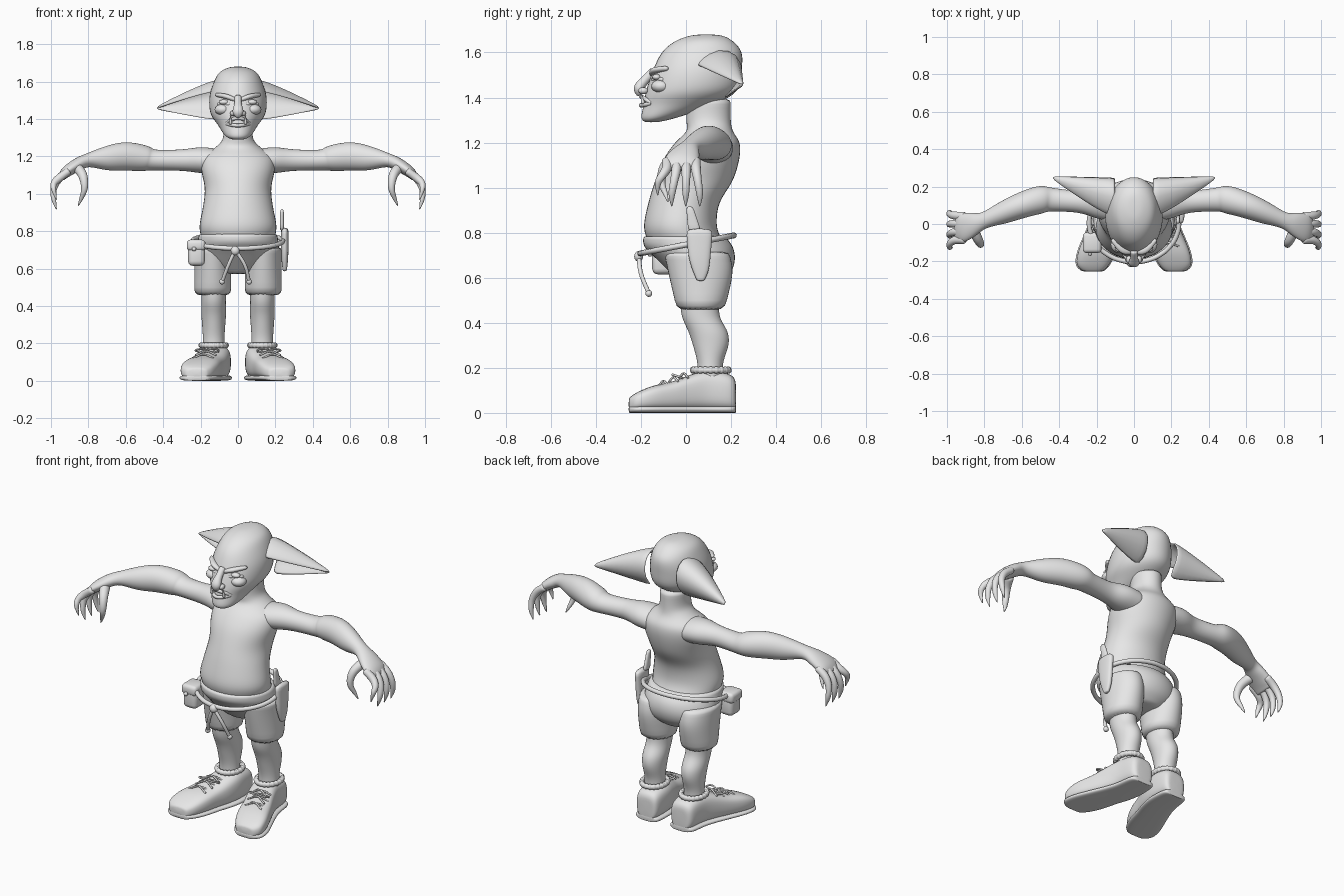
import bpy, bmesh
from math import sin, cos, pi, copysign
from mathutils import Vector, Matrix

if "Cube" in bpy.data.objects:
    bpy.data.objects.remove(bpy.data.objects["Cube"])

clay = bpy.data.materials.new("clay grey")
clay.use_nodes = True
clay.diffuse_color = (0.8, 0.8, 0.8, 1)
clay.node_tree.nodes["Principled BSDF"].inputs["Base Color"].default_value = clay.diffuse_color
SIDES = 20
STEPS = 3
TIP = .002


def place(name, data, mirror=False):
    ob = bpy.data.objects.new(name, data)
    bpy.context.scene.collection.objects.link(ob)
    data.materials.append(clay)
    if mirror:
        ob.modifiers.new("both sides", "MIRROR")
    return ob


def finish(name, bm, mirror=False):
    bmesh.ops.recalc_face_normals(bm, faces=bm.faces)
    for face in bm.faces:
        face.smooth = True
    mesh = bpy.data.meshes.new(name)
    bm.to_mesh(mesh)
    bm.free()
    return place(name, mesh, mirror)


def soften(ob):
    sub = ob.modifiers.new("soft", "SUBSURF")
    sub.levels = sub.render_levels = 1


def flow(rows):
    """Pass a smooth curve through a few rows of measurements."""
    rows = [Vector(row) for row in rows]
    result = []
    for i in range(len(rows) - 1):
        here, there = rows[i], rows[i + 1]
        leave = (there - rows[max(i - 1, 0)]) / 2
        arrive = (rows[min(i + 2, len(rows) - 1)] - here) / 2
        for step in range(STEPS):
            t = step / STEPS
            ease = t * t * (3 - 2 * t)
            result.append(here.lerp(there, ease) + leave * t * (1 - t) ** 2
                          - arrive * t * t * (1 - t))
    return result + [rows[-1]]


def oval(power=1.0):
    """Unit outline; a power below one makes it boxier."""
    for i in range(SIDES):
        angle = 2 * pi * i / SIDES
        yield [copysign(abs(v) ** power, v) for v in (cos(angle), sin(angle))]


def skin(name, rings, mirror):
    """Bridge rings of points into a closed skin."""
    bm = bmesh.new()
    loops = [[bm.verts.new(point) for point in ring] for ring in rings]
    for a, b in zip(loops, loops[1:]):
        for i in range(SIDES):
            bm.faces.new((a[i - 1], a[i], b[i], b[i - 1]))
    bm.faces.new(loops[0])
    bm.faces.new(loops[-1])
    soften(finish(name, bm, mirror))


def column(name, rows, centre=0, mirror=False, power=1.0):
    """Rows of height, front, back, half width."""
    skin(name, [[(centre + wide * u, (front + back + (back - front) * v) / 2, z)
                 for u, v in oval(power)] for z, front, back, wide in flow(rows)], mirror)


def limb(name, rows, mirror=True):
    """Rows of x, y, z, radius along y, radius across."""
    rows = flow(rows)
    path = [row.xyz if len(row) < 5 else Vector(row[:3]) for row in rows]
    rings = []
    for i, (point, row) in enumerate(zip(path, rows)):
        along = (path[min(i + 1, len(path) - 1)] - path[max(i - 1, 0)]).normalized()
        side = (Vector((0, 1, 0)) - along * along.y).normalized()
        across = along.cross(side)
        rings.append([point + side * u * row[3] + across * v * row[4] for u, v in oval()])
    skin(name, rings, mirror)


def cord(name, points, radius, closed=False, mirror=False):
    curve = bpy.data.curves.new(name, "CURVE")
    curve.dimensions = "3D"
    curve.bevel_depth, curve.bevel_resolution, curve.resolution_u = radius, 2, 6
    curve.use_fill_caps = True
    spline = curve.splines.new("BEZIER")
    spline.bezier_points.add(len(points) - 1)
    for knot, point in zip(spline.bezier_points, points):
        knot.co = point
        knot.handle_left_type = knot.handle_right_type = "AUTO"
    spline.use_cyclic_u = closed
    place(name, curve, mirror)


def ball(name, centre, size, mirror=False):
    bm = bmesh.new()
    bmesh.ops.create_uvsphere(bm, u_segments=16, v_segments=10, radius=1,
                              matrix=Matrix.LocRotScale(Vector(centre), None, Vector(size)))
    finish(name, bm, mirror)


def block(name, centre, size, bevel):
    bm = bmesh.new()
    bmesh.ops.create_cube(bm, size=1, matrix=Matrix.LocRotScale(Vector(centre), None, Vector(size)))
    rounding = finish(name, bm).modifiers.new("round", "BEVEL")
    rounding.width, rounding.segments = bevel, 3


# Torso with neck
column("torso", [(.74, -.16, .18, .19), (.82, -.19, .14, .21), (.93, -.17, .15, .19),
                 (1.03, -.14, .21, .18), (1.13, -.1, .24, .2), (1.2, -.05, .24, .19),
                 (1.25, 0, .21, .12), (1.3, 0, .2, .08), (1.4, 0, .2, .08)])

# Head and face
column("head", [(1.29, -.18, -.13, .03), (1.31, -.2, -.04, .07), (1.37, -.19, .13, .11),
                (1.43, -.18, .23, .15), (1.52, -.15, .25, .155), (1.6, -.11, .25, .13),
                (1.65, -.05, .21, .1), (1.675, .02, .16, .05), (1.68, .08, .1, .01)])
limb("nose", [(0, -.14, 1.52, .02, .02), (0, -.18, 1.48, .02, .02),
              (0, -.21, 1.44, .024, .03), (0, -.2, 1.41, .014, .014)], False)
ball("nostril", (.026, -.19, 1.43), (.016, .022, .015), True)
ball("eye", (.075, -.13, 1.49), (.028, .02, .014), True)
limb("brow", [(.01, -.15, 1.5, .01, .01), (.06, -.14, 1.52, .02, .014), (.12, -.08, 1.53, .01, .01)])
limb("lower_eyelid", [(.04, -.15, 1.48, .01, .01), (.11, -.1, 1.48, .01, .01)])
ball("cheek", (.08, -.11, 1.45), (.045, .045, .03), True)
for name, rise in (("upper_lip", .03), ("lower_lip", -.01)):
    cord(name, [(.03 * i, -.2 + .012 * i * i, 1.375 + rise * (1 - i * i / 4))
                for i in range(-2, 3)], .01)
limb("tusk", [(.04, -.19, 1.37, .01, .01), (.04, -.2, 1.42, TIP, TIP)])

# Ears: curled sheets narrowing to a drooping tip
bm = bmesh.new()
curl = [(.03, 1.55), (.09, 1.6), (.19, 1.62), (.25, 1.56), (.24, 1.46), (.16, 1.39)]
grid = []
for i in range(6):
    reach = i / 5
    narrow = .97 * reach ** 1.2
    tip = Vector((.25, 1.455))
    grid.append([bm.verts.new((.1 + .335 * reach, *Vector(point).lerp(tip, narrow)))
                 for point in curl])
for a, b in zip(grid, grid[1:]):
    for i in range(1, len(curl)):
        bm.faces.new((a[i - 1], a[i], b[i], b[i - 1]))
ear = finish("ear", bm, True)
shell = ear.modifiers.new("thickness", "SOLIDIFY")
shell.thickness, shell.offset = .014, 0
soften(ear)

# Arms and hands
limb("arm", [(.1, .11, 1.17, .1, .07), (.2, .12, 1.18, .09, .07), (.3, .12, 1.18, .06, .058),
             (.44, .13, 1.18, .064, .056), (.5, .13, 1.19, .075, .07), (.6, .1, 1.2, .07, .077),
             (.7, .06, 1.19, .06, .066), (.8, .02, 1.18, .044, .038), (.86, 0, 1.155, .063, .035),
             (.92, -.02, 1.115, .08, .03), (.95, -.02, 1.08, .07, .018)])
fingers = ("index", "middle", "ring", "little")
for i, name in enumerate(fingers):
    base, tip = .043 * i - .085, .062 * i - .125
    drop = .05 if name == "index" else 0
    limb(name + "_finger", [(.9, base, 1.125, .022, .02), (.955, base, 1.085, .022, .022),
                            (.985, (base + tip) / 2, 1.03 + drop / 2, .018, .018),
                            (.985, tip, .97 + drop, .015, .013), (.97, tip, .915 + drop, TIP, TIP)])
limb("thumb", [(.86, -.03, 1.14, .03, .028), (.83, -.09, 1.1, .025, .025),
               (.82, -.11, 1.03, .018, .018), (.84, -.09, .97, .01, .01), (.855, -.08, .935, TIP, TIP)])

# Shorts
column("shorts_seat", [(.79, -.19, .17, .21), (.74, -.19, .21, .22), (.68, -.13, .22, .22),
                       (.62, -.07, .2, .19), (.57, -.02, .15, .1)])
column("shorts_leg", [(.72, -.1, .19, .1), (.62, -.08, .21, .1), (.45, -.04, .17, .1)], .135, True)

# Legs
column("leg", [(.52, -.03, .15, .07), (.43, -.02, .15, .066), (.36, .01, .186, .067),
               (.3, .03, .19, .063), (.22, .05, .165, .058), (.14, .05, .165, .06)], .13, True)

# Shoes: boxy sections from heel to toe, with a sole beneath
last = flow([(.222, .112, .045, .13), (.2, .115, .072, .17), (.1, .12, .083, .19), (.02, .14, .09, .17),
             (-.06, .17, .094, .14), (-.15, .2, .1, .12), (-.22, .22, .086, .09), (-.255, .22, .05, .065)])


def shoe(name, low, grow, ceiling):
    rings = []
    for y, centre, wide, top in last:
        top = min(top, ceiling)
        rings.append([(centre + (wide + grow) * u, y, (low + top + (top - low) * v) / 2)
                      for u, v in oval(.65)])
    skin(name, rings, True)


shoe("shoe_upper", .01, 0, 1)
shoe("shoe_sole", 0, .006, .032)

# Ruffled sock tops
cuff = [(.13 + .066 * u, .11 + .078 * v, .19) for u, v in oval()]
cord("sock_cuff", cuff, .014, True, True)
for point in cuff:
    ball("sock_ruffle", point, (.015, .015, .016), True)

# Laces
for side in (-1, 1):
    for i in range(3):
        x, y, z = .186 - .014 * i, .045 * i - .1, .133 + .017 * i
        cord("lace", [(x + .055 * j, y + .02 * j * side, z + .008 - .02 * abs(j))
                      for j in (-1, 0, 1)], .005, False, True)
    cord("lace_bow", [(.165, -.03, .16), (.165 + .04 * side, -.06, .17),
                      (.165 + .06 * side, -.03, .16)], .005, True, True)

# Rope belt with knot and hanging ends
cord("belt", [(.24 * u, .005 + .208 * v, .748 + .04 * v) for u, v in oval()], .013, True)
ball("belt_knot", (-.015, -.21, .695), (.024, .02, .024))
for end in (-.085, .06):
    cord("belt_end", [(-.015, -.21, .7), (end * .6, -.2, .62), (end, -.165, .53)], .01)
    ball("belt_end_knot", (end, -.165, .53), (.015, .015, .015))

# Pouch on the right hip
block("pouch", (-.222, -.1, .68), (.09, .1, .13), .025)
block("pouch_flap", (-.224, -.1, .725), (.1, .11, .06), .02)
ball("pouch_button", (-.235, -.16, .705), (.012, .01, .012))

# Sheathed knife on the left hip
column("sheath", [(.82, 0, .12, .02), (.7, .01, .11, .02), (.63, .03, .1, .016),
                  (.585, .05, .08, .01)], .25, False, .8)
column("knife_handle", [(.92, 0, .03, .01), (.8, .01, .07, .012)], .235, False, .8)
